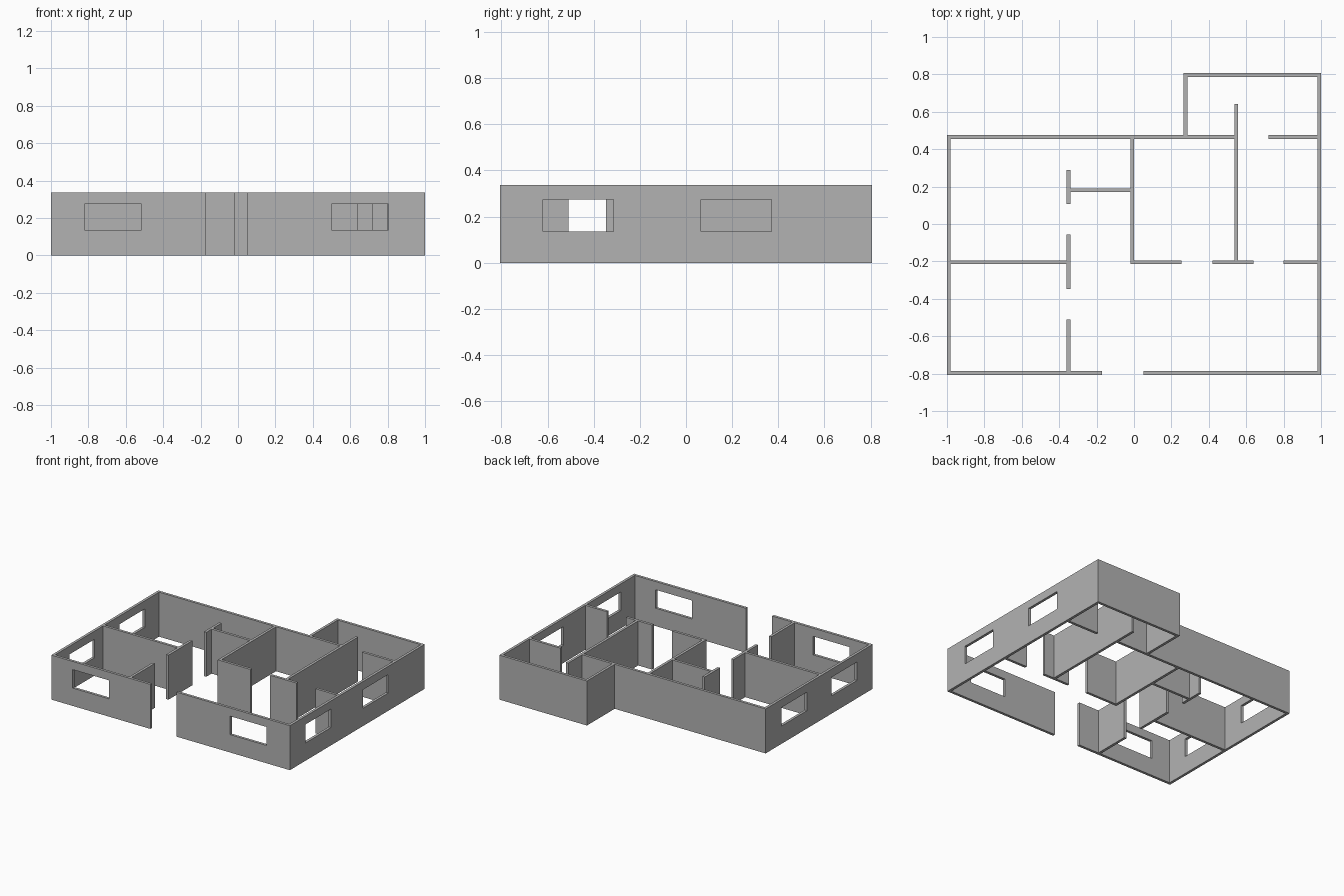
import bpy
import bmesh
from mathutils import Vector

HEIGHT = 0.337
HALF = 0.01                  # half the wall thickness
SILL, HEAD = 0.135, 0.275    # window opening heights

cube = bpy.data.objects.get("Cube")
if cube:
    bpy.data.objects.remove(cube, do_unlink=True)

plaster = bpy.data.materials.new("grey plaster")
plaster.use_nodes = True
grey = (0.45, 0.45, 0.45, 1)
plaster.diffuse_color = grey
plaster.node_tree.nodes["Principled BSDF"].inputs["Base Color"].default_value = grey


def make_prism(name, outline, bottom, top):
    """Extrude a flat plan outline upwards."""
    bm = bmesh.new()
    base = bm.faces.new([bm.verts.new((x, y, bottom)) for x, y in outline])
    result = bmesh.ops.extrude_face_region(bm, geom=[base])
    verts = [v for v in result["geom"] if isinstance(v, bmesh.types.BMVert)]
    bmesh.ops.translate(bm, verts=verts, vec=(0, 0, top - bottom))
    bmesh.ops.recalc_face_normals(bm, faces=bm.faces)
    mesh = bpy.data.meshes.new(name)
    bm.to_mesh(mesh)
    bm.free()
    mesh.materials.append(plaster)
    obj = bpy.data.objects.new(name, mesh)
    bpy.context.collection.objects.link(obj)
    return obj


def make_wall(name, *path):
    """Thicken a right-angled centre line into a mitred wall."""
    pts = [Vector(p) for p in path]
    normals = []
    for a, b in zip(pts, pts[1:]):
        d = (b - a).normalized()
        normals.append(Vector((-d.y, d.x)))
    offsets = [normals[0]]
    offsets += [a + b for a, b in zip(normals, normals[1:])]
    offsets.append(normals[-1])
    left = [p + o * HALF for p, o in zip(pts, offsets)]
    right = [p - o * HALF for p, o in zip(pts, offsets)]
    return make_prism(name, left + right[::-1], 0, HEIGHT)


def cut_window(wall, x0, x1, y0, y1):
    """Cut a rectangular window opening through a wall."""
    cutter = make_prism("window_cutter", [(x0, y0), (x1, y0), (x1, y1), (x0, y1)], SILL, HEAD)
    cutter.hide_render = True
    mod = wall.modifiers.new("window", "BOOLEAN")
    mod.operation = "DIFFERENCE"
    mod.solver = "EXACT"
    mod.object = cutter
    bpy.context.view_layer.objects.active = wall
    bpy.ops.object.modifier_apply(modifier=mod.name)
    bpy.data.objects.remove(cutter, do_unlink=True)


# Outer shell, open at the front entrance
FRONT, BACK, SIDE, MID = -0.797, 0.797, 0.99, 0.465
shell = make_wall("outer_walls", (-0.17, FRONT), (-SIDE, FRONT), (-SIDE, MID),
                  (0.275, MID), (0.275, BACK), (SIDE, BACK), (SIDE, FRONT), (0.05, FRONT))

# Windows in the front and the two sides
for x0, x1 in ((-0.82, -0.515), (0.5, 0.805)):
    cut_window(shell, x0, x1, FRONT - 0.1, FRONT + 0.1)
for side, y0, y1 in ((1, -0.62, -0.315), (1, 0.065, 0.37),
                     (-1, -0.62, -0.315), (-1, -0.02, 0.285)):
    x = side * SIDE
    cut_window(shell, x - 0.1, x + 0.1, y0, y1)

# Inner walls, with full-height doorways between them
HALL, CENTRE, EAST, CROSS = -0.35, -0.01, 0.547, -0.204
IN = SIDE - HALF
make_wall("left_bedroom_wall", (-IN, CROSS), (HALL - HALF, CROSS))
make_wall("hall_wall_front", (HALL, FRONT + HALF), (HALL, -0.51))
make_wall("hall_wall_middle", (HALL, -0.347), (HALL, -0.057))
make_wall("hall_wall_back", (HALL, 0.107), (HALL, 0.29))
make_wall("bathroom_wall", (HALL + HALF, 0.18), (CENTRE - HALF, 0.18))
make_wall("centre_room_wall", (CENTRE, MID - HALF), (CENTRE, CROSS), (0.255, CROSS))
make_wall("centre_room_back_wall", (0.285, MID), (EAST - HALF, MID))
make_wall("east_room_wall", (EAST, CROSS + HALF), (EAST, 0.642))
make_wall("east_room_front_wall", (0.42, CROSS), (0.64, CROSS))
make_wall("east_room_front_stub", (0.8, CROSS), (IN, CROSS))
make_wall("east_room_back_stub", (0.72, MID), (IN, MID))
